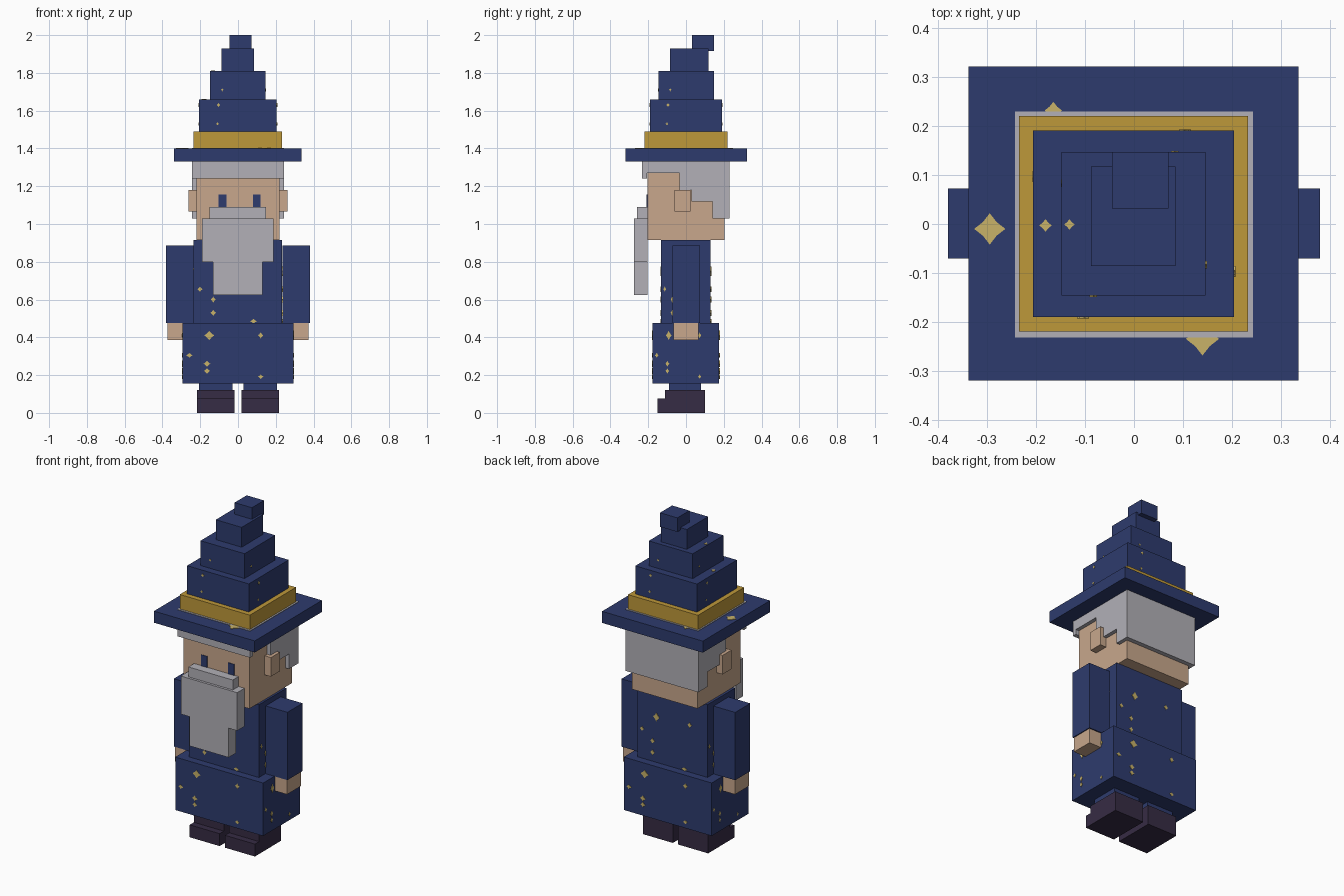
import bpy, bmesh, math
from mathutils import Vector

if "Cube" in bpy.data.objects:
    bpy.data.objects.remove(bpy.data.objects["Cube"])


def material(name, rgb):
    m = bpy.data.materials.new(name)
    m.diffuse_color = (*rgb, 1)
    m.use_nodes = True
    m.node_tree.nodes["Principled BSDF"].inputs["Base Color"].default_value = m.diffuse_color
    return m


NAVY = material("navy cloth", (0.027, 0.044, 0.155))
GOLD = material("gold band", (0.515, 0.314, 0.042))
STAR = material("pale gold star", (0.578, 0.445, 0.141))
SKIN = material("skin", (0.578, 0.386, 0.262))
GREY = material("grey hair", (0.445, 0.434, 0.474))
SHOE = material("dark leather", (0.037, 0.025, 0.058))


def finish(name, bm, mat):
    bmesh.ops.recalc_face_normals(bm, faces=bm.faces)
    me = bpy.data.meshes.new(name)
    bm.to_mesh(me)
    bm.free()
    me.materials.append(mat)
    ob = bpy.data.objects.new(name, me)
    bpy.context.collection.objects.link(ob)
    return ob


def box(name, mat, x, y, z):
    """Box from its (min, max) ranges."""
    bm = bmesh.new()
    bmesh.ops.create_cube(bm, size=1)
    for v in bm.verts:
        v.co = [r[0] + (c + 0.5) * (r[1] - r[0]) for r, c in zip((x, y, z), v.co)]
    return finish(name, bm, mat)


def pair(name, mat, x, y, z):
    """Box on the right and its mirror on the left."""
    box(name + "_right", mat, x, y, z)
    box(name + "_left", mat, (-x[1], -x[0]), y, z)


def prism(name, mat, points, origin, across, up, depth):
    """Outline in the across/up plane, extruded along their normal."""
    a, u = Vector(across), Vector(up)
    bm = bmesh.new()
    face = bm.faces.new([bm.verts.new(Vector(origin) + a * p + u * q) for p, q in points])
    new = bmesh.ops.extrude_face_region(bm, geom=[face])["geom"]
    bmesh.ops.translate(bm, vec=a.cross(u) * depth,
                        verts=[g for g in new if isinstance(g, bmesh.types.BMVert)])
    return finish(name, bm, mat)


def star(name, origin, across, up, w, h):
    """Thin eight-cornered star plate."""
    pts = []
    for i in range(8):
        s = 1 if i % 2 == 0 else 0.62
        t = i * math.pi / 4
        pts.append((w * s * math.cos(t), h * s * math.sin(t)))
    prism(name, STAR, pts, origin, across, up, 0.003)


def stars_around(name, hx, hy, pattern):
    """The same star pattern on all four sides; u runs -1 to 1 across a side."""
    sides = [((1, 0, 0), (0, -hy, 0), hx), ((0, 1, 0), (hx, 0, 0), hy),
             ((-1, 0, 0), (0, hy, 0), hx), ((0, -1, 0), (-hx, 0, 0), hy)]
    for across, centre, half in sides:
        for u, z, w, h in pattern:
            o = Vector(centre) + Vector(across) * u * half + Vector((0, 0, z))
            star(name, o, across, (0, 0, 1), w * half, h)


# Shoes and legs
pair("shoe", SHOE, (0.018, 0.218), (-0.11, 0.10), (0, 0.12))
pair("shoe_toe", SHOE, (0.018, 0.218), (-0.15, -0.11), (0, 0.075))
pair("leg", NAVY, (0.03, 0.207), (-0.09, 0.08), (0.12, 0.156))

# Robe, sleeves and hands
box("robe_skirt", NAVY, (-0.295, 0.293), (-0.178, 0.176), (0.155, 0.475))
box("robe_torso", NAVY, (-0.235, 0.233), (-0.133, 0.13), (0.475, 0.915))
pair("sleeve", NAVY, (0.235, 0.38), (-0.071, 0.073), (0.475, 0.885))
pair("hand", SKIN, (0.24, 0.374), (-0.066, 0.066), (0.385, 0.475))
stars_around("skirt_star", 0.293, 0.176, [
    (-0.88, 0.305, 0.06, 0.013), (-0.56, 0.26, 0.06, 0.017), (-0.56, 0.222, 0.055, 0.015),
    (-0.52, 0.41, 0.09, 0.025), (0.41, 0.41, 0.05, 0.016), (0.41, 0.192, 0.05, 0.012)])
stars_around("torso_star", 0.234, 0.131, [
    (-0.86, 0.655, 0.06, 0.014), (-0.56, 0.53, 0.06, 0.016), (-0.56, 0.6, 0.06, 0.016),
    (-0.45, 0.75, 0.09, 0.026), (0.5, 0.76, 0.06, 0.016), (0.35, 0.485, 0.08, 0.012)])

# Head, ears and eyes
box("head", SKIN, (-0.22, 0.22), (-0.205, 0.203), (0.915, 1.33))
pair("ear", SKIN, (0.215, 0.262), (-0.06, 0.025), (1.065, 1.18))
for name, x in (("eye_left", -0.082), ("eye_right", 0.1)):
    box(name, NAVY, (x - 0.02, x + 0.02), (-0.208, -0.204), (1.09, 1.157))

# Hair with stepped sides, cut from one side profile
prism("hair", GREY, [(-0.232, 1.403), (-0.232, 1.24), (-0.206, 1.24), (-0.206, 1.27),
                     (-0.035, 1.27), (-0.035, 1.18), (0.028, 1.18), (0.028, 1.12),
                     (0.14, 1.12), (0.14, 1.03), (0.23, 1.03), (0.23, 1.403)],
      (-0.243, 0, 0), (0, 1, 0), (0, 0, 1), 0.486)

# Beard and moustache
prism("beard", GREY, [(-0.19, 1.03), (-0.19, 0.8), (-0.132, 0.8), (-0.132, 0.623),
                      (0.13, 0.623), (0.13, 0.8), (0.187, 0.8), (0.187, 1.03)],
      (0, -0.205, 0), (1, 0, 0), (0, 0, 1), 0.07)
box("moustache", GREY, (-0.15, 0.147), (-0.26, -0.204), (1.03, 1.09))

# Hat
box("hat_brim", NAVY, (-0.338, 0.336), (-0.32, 0.322), (1.33, 1.40))
box("hat_band", GOLD, (-0.235, 0.233), (-0.22, 0.221), (1.40, 1.49))
box("hat_lower_tier", NAVY, (-0.207, 0.205), (-0.19, 0.191), (1.49, 1.66))
box("hat_middle_tier", NAVY, (-0.148, 0.146), (-0.146, 0.147), (1.66, 1.81))
box("hat_upper_tier", NAVY, (-0.088, 0.085), (-0.086, 0.118), (1.81, 1.93))
box("hat_tip", NAVY, (-0.045, 0.071), (0.032, 0.147), (1.915, 2.0))

# Stars on the hat
for x, y, z, r in [(-0.295, -0.01, 1.40, 0.032), (0.14, -0.235, 1.40, 0.034),
                   (-0.165, 0.232, 1.40, 0.018), (-0.181, -0.003, 1.66, 0.013),
                   (-0.132, -0.001, 1.81, 0.011)]:
    star("hat_top_star", (x, y, z), (1, 0, 0), (0, 1, 0), r, r)
stars_around("hat_side_star", 0.205, 0.19, [(-0.53, 1.53, 0.04, 0.008), (-0.5, 1.63, 0.05, 0.01)])
stars_around("hat_side_star", 0.146, 0.146, [(-0.57, 1.71, 0.05, 0.008)])
